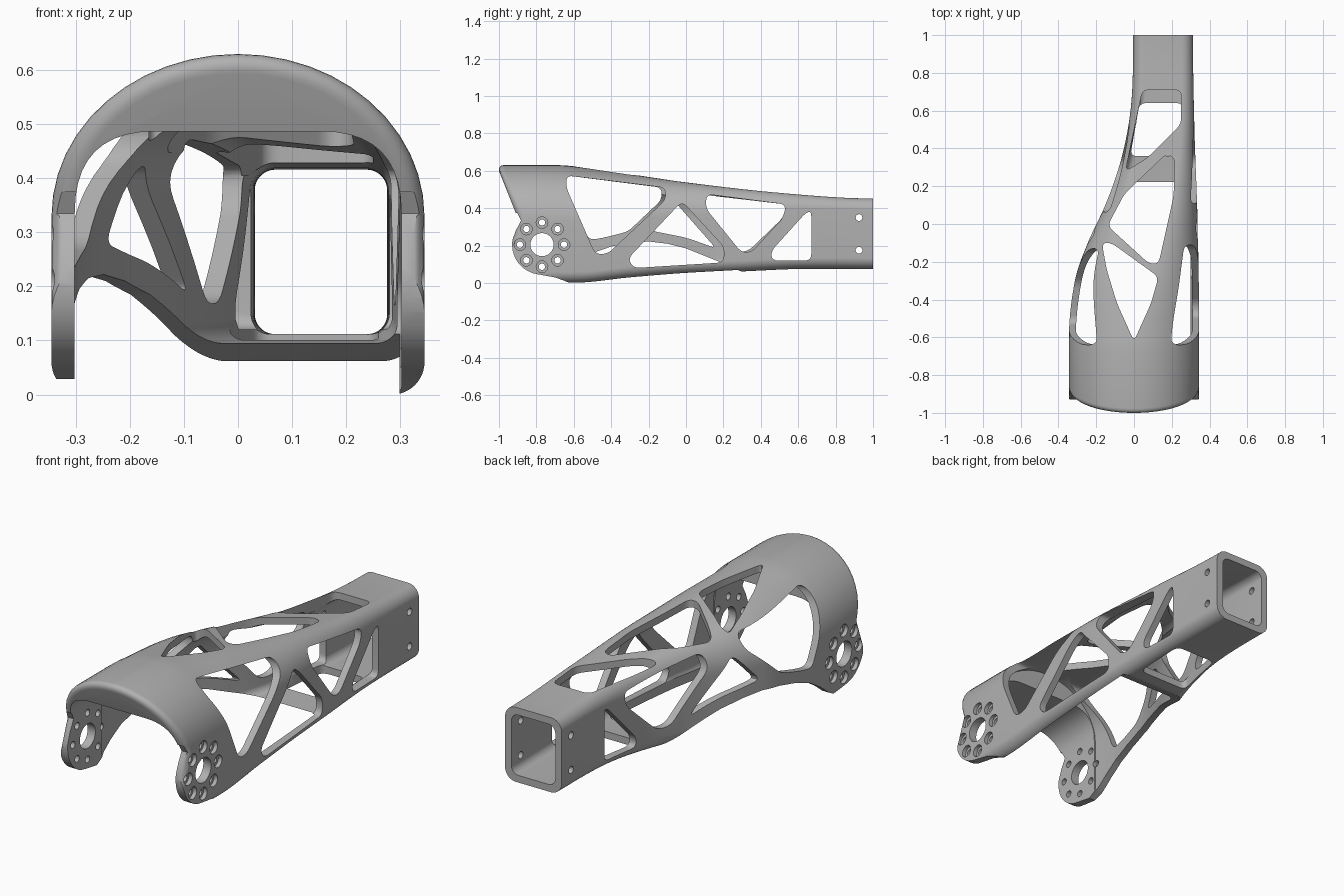
import bpy, bmesh, math
from mathutils import Vector

old = bpy.data.objects.get("Cube")
if old:
    bpy.data.objects.remove(old, do_unlink=True)

grey = bpy.data.materials.new("satin grey")
grey.use_nodes = True
colour = (0.44, 0.44, 0.44, 1)
grey.diffuse_color = colour
grey.node_tree.nodes["Principled BSDF"].inputs["Base Color"].default_value = colour


def curve(keys, y):
    """Smooth value at y through (y, value) keys."""
    if y <= keys[0][0]:
        return keys[0][1]
    if y >= keys[-1][0]:
        return keys[-1][1]
    i = max(k for k in range(len(keys) - 1) if keys[k][0] <= y)

    def slope(k):
        a, b = keys[max(k - 1, 0)], keys[min(k + 1, len(keys) - 1)]
        return (b[1] - a[1]) / (b[0] - a[0]) if 0 < k < len(keys) - 1 else 0
    (y0, v0), (y1, v1) = keys[i], keys[i + 1]
    h = y1 - y0
    t = (y - y0) / h
    return ((2*t**3 - 3*t*t + 1) * v0 + (t**3 - 2*t*t + t) * h * slope(i)
            + (3*t*t - 2*t**3) * v1 + (t**3 - t*t) * h * slope(i + 1))


# Body outline along its length
LEFT = [(-.62, -.345), (-.3, -.313), (-.1, -.245), (.1, -.152), (.3, -.08), (.5, -.033), (.7, -.01), (1, -.005)]
RIGHT = [(-.6, .345), (0, .337), (.5, .32), (1, .312)]
TOP = [(-.68, .63), (-.6, .624), (-.3, .582), (0, .538), (.5, .482), (1, .452)]
BASE = [(-.6, 0), (-.3, .028), (0, .05), (.3, .062), (.6, .075), (1, .075)]
ROUND = [(-.65, 1), (-.3, .74), (0, .48), (.3, .26), (.6, .07), (1, 0)]


def section(y, inset, lean):
    """Rounded cross-section; lean slants it back from the crown."""
    l, r = curve(LEFT, y) + inset, curve(RIGHT, y) - inset
    t, b, s = curve(TOP, y) - inset, curve(BASE, y) + inset, curve(ROUND, y)
    half = (r - l) / 2
    small = .06 - inset * .6
    rx, rz = small + (half * .999 - small) * s, small + (.30 - inset - small) * s
    corners = [(r - rx, t - rz, rx, rz, 0), (l + rx, t - rz, rx, rz, 90),
               (l + small, b + small, small, small, 180), (r - small, b + small, small, small, 270)]
    pts = []
    for cx, cz, ax, az, start in corners:
        for k in range(13):
            a = math.radians(start + 7.5 * k)
            z = cz + az * math.sin(a)
            back = .4 * (.63 - z) if z > .33 else .12 * z / .33
            pts.append((cx + ax * math.cos(a), y + lean * back, z))
    return pts


def finish(bm, name):
    bmesh.ops.recalc_face_normals(bm, faces=bm.faces)
    me = bpy.data.meshes.new(name)
    bm.to_mesh(me)
    bm.free()
    me.materials.append(grey)
    ob = bpy.data.objects.new(name, me)
    bpy.context.collection.objects.link(ob)
    return ob


def loft(name, y0, y1, inset, lead=(), steps=44):
    """Skin sections from y0 to y1, after any lead-in sections."""
    bm = bmesh.new()
    stations = list(lead) + [(y0 + (y1 - y0) * i / steps, inset, 0) for i in range(steps + 1)]
    rings = [[bm.verts.new(p) for p in section(*s)] for s in stations]
    for a, b in zip(rings, rings[1:]):
        for i in range(len(a)):
            j = (i + 1) % len(a)
            bm.faces.new((a[i], a[j], b[j], b[i]))
    for ring in (rings[0], rings[-1]):
        bm.faces.new(ring[:26])
        bm.faces.new(ring[25:] + ring[:1])
    return finish(bm, name)


def rounded(poly, radius=.035, steps=6):
    """Replace each corner by a soft curve."""
    out, n = [], len(poly)
    for i in range(n):
        p, a, b = (Vector(poly[k % n]) for k in (i, i - 1, i + 1))
        pa = p + (a - p).normalized() * min(radius, (a - p).length * .49)
        pb = p + (b - p).normalized() * min(radius, (b - p).length * .49)
        for k in range(steps + 1):
            t = k / steps
            out.append(pa * (1 - t) ** 2 + p * 2 * t * (1 - t) + pb * t * t)
    return out


def disc(cy, cz, r, n=28):
    return [(cy + r * math.cos(math.tau * k / n), cz + r * math.sin(math.tau * k / n)) for k in range(n)]


PLACE = {"x": lambda u, v, w: (w, u, v), "y": lambda u, v, w: (u, w, v), "z": lambda u, v, w: (u, v, w)}


def cut(name, axis, *prisms):
    """Subtract prisms (outline, low, high) lying along one axis."""
    bm = bmesh.new()
    for poly, lo, hi in prisms:
        a = [bm.verts.new(PLACE[axis](p[0], p[1], lo)) for p in poly]
        b = [bm.verts.new(PLACE[axis](p[0], p[1], hi)) for p in poly]
        bm.faces.new(a)
        bm.faces.new(b)
        for i in range(len(a)):
            j = (i + 1) % len(a)
            bm.faces.new((a[i], a[j], b[j], b[i]))
    subtract(finish(bm, name))


def subtract(cutter):
    cutter.hide_render = True
    mod = body.modifiers.new("cut", "BOOLEAN")
    mod.operation, mod.solver, mod.object = "DIFFERENCE", "EXACT", cutter
    bpy.context.view_layer.objects.active = body
    bpy.ops.object.modifier_apply(modifier=mod.name)
    bpy.data.objects.remove(cutter, do_unlink=True)


# Hollow body with a slanted, rounded front rim
RIM = .036
rim = []
for step in range(7):
    a = math.radians(15 * step)
    rim.append((-1.012 + RIM * (1 - math.cos(a)), RIM * (1 - math.sin(a)), 1))
body = loft("arm_frame", -.68, 1, 0, rim)
subtract(loft("hollow", -.66, 1.05, .036))

# Open bay under the front arch
bay = rounded([(-.302, -.5), (.302, -.5), (.302, .487), (-.302, .487)], .15, 10)
cut("bay", "y", (bay, -1.5, -.645))

# Round ends of the two pivot lugs
PY, PZ = -.77, .205
lug = [(PY + .16 * math.cos(math.radians(a)), PZ + .16 * math.sin(math.radians(a)))
       for a in range(145, 271, 9)]
cut("lug_trim", "x", ([(-1.3, .375), (-.903, .375), (-.882, .335)] + lug
                      + [(-.7, .03), (-.65, .012), (-.6, -.01), (-.6, -.5), (-1.3, -.5)], -1, 1))

# Arched opening under the body, leaving the right wall whole
arch = [(-.7, -.5), (-.7, .028), (-.65, .055), (-.58, .11), (-.5, .16), (-.4, .195), (-.3, .215),
        (-.2, .222), (-.1, .21), (0, .185), (.1, .145), (.17, .117), (.225, .094), (.31, .055), (.33, 0), (.33, -.5)]
cut("under_arch", "x", (arch, -1, .299))

# Truss windows in both sides
back_window = [(.67, .385), (.67, .12), (.46, .12), (.455, .17), (.64, .375)]
right = [back_window,
         [(.11, .475), (.535, .42), (.52, .35), (.35, .165), (.295, .165), (.105, .4)],
         [(-.64, .575), (-.11, .51), (-.11, .445), (-.42, .155), (-.485, .155), (-.64, .51)],
         [(-.02, .435), (.205, .19), (.2, .11), (-.28, .08), (-.31, .13), (-.07, .385)]]
left = [back_window,
        [(.065, .475), (.535, .42), (.52, .35), (.33, .168), (.255, .168), (.06, .4)],
        [(-.64, .575), (-.13, .51), (-.13, .445), (-.31, .275), (-.45, .24), (-.52, .23), (-.64, .51)],
        [(-.06, .435), (.16, .185), (.08, .215), (-.01, .245), (-.19, .28)]]
cut("side_windows", "x", *[(rounded(p), .11, 1) for p in right], *[(rounded(p), -1, .1) for p in left])

# Top and bottom windows
cut("top_windows", "z",
    (rounded([(.045, .71), (.25, .71), (.25, .53), (.07, .35), (-.045, .28), (-.01, .45)]), .405, 1),
    (rounded([(.17, .37), (.215, .35), (.21, .15), (.13, -.21), (.08, -.21), (-.14, -.01), (-.05, .16)]), .425, 1),
    (rounded([(-.17, -.1), (-.12, -.1), (.13, -.28), (.09, -.42), (0, -.62), (-.09, -.42), (-.145, -.24)]), .45, 1))
cut("bottom_window", "z", (rounded([(.03, .64), (.26, .64), (.26, .36), (-.02, .36), (.005, .5)]), -.5, .14))

# Pivot holes, counterbored bolt circles and rear fixing holes
ring = [(PY + .118 * math.cos(k * math.pi / 4), PZ + .118 * math.sin(k * math.pi / 4)) for k in range(8)]
cut("through_holes", "x", (disc(PY, PZ, .062), -1, 1),
    *[(disc(y, z, .017, 16), -1, 1) for y, z in ring],
    *[(disc(.925, z, .018, 16), -1, 1) for z in (.175, .35)])
cut("counterbores", "x", *[(disc(y, z, .031, 20), *span) for y, z in ring
                           for span in ((.325, 1), (-1, -.325))])

# Smooth shading with crisp edges
body.select_set(True)
bpy.context.view_layer.objects.active = body
bpy.ops.object.shade_smooth_by_angle(angle=math.radians(30))
